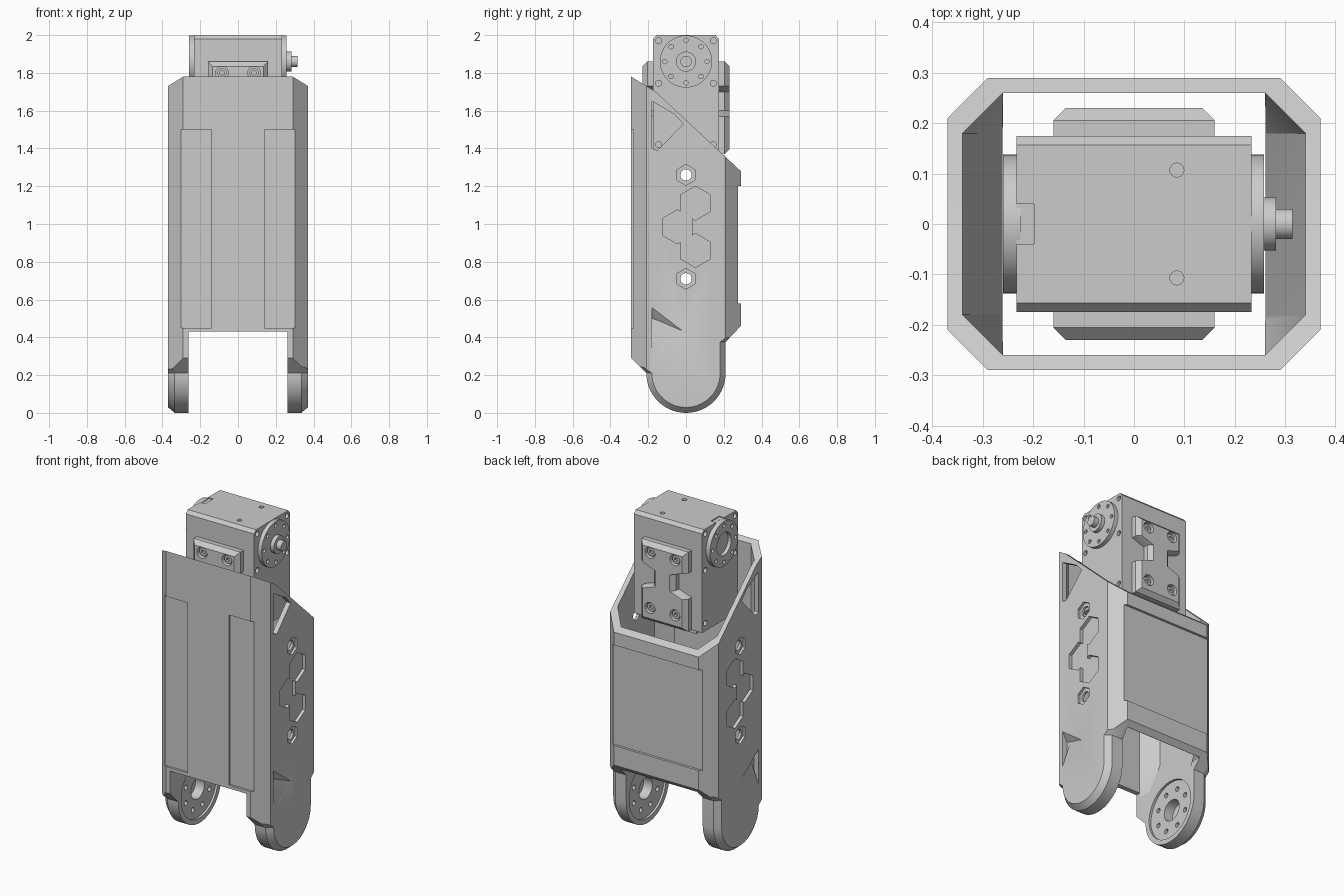
import bpy, bmesh, math
from mathutils import Vector

cube = bpy.data.objects.get("Cube")
if cube:
    bpy.data.objects.remove(cube, do_unlink=True)

grey = bpy.data.materials.new("machined grey")
grey.use_nodes = True
grey.diffuse_color = (0.6, 0.6, 0.6, 1)
bsdf = next(n for n in grey.node_tree.nodes if n.type == 'BSDF_PRINCIPLED')
bsdf.inputs["Base Color"].default_value = grey.diffuse_color


def loft(name, sections):
    """Closed solid through matching rings of 3D points."""
    bm = bmesh.new()
    rings = [[bm.verts.new(p) for p in s] for s in sections]
    n = len(rings[0])
    for a, b in zip(rings, rings[1:]):
        for i in range(n):
            j = (i + 1) % n
            bm.faces.new((a[i], a[j], b[j], b[i]))
    bm.faces.new(rings[0][::-1])
    bm.faces.new(rings[-1])
    bmesh.ops.recalc_face_normals(bm, faces=bm.faces)
    mesh = bpy.data.meshes.new(name)
    bm.to_mesh(mesh)
    bm.free()
    mesh.materials.append(grey)
    ob = bpy.data.objects.new(name, mesh)
    bpy.context.collection.objects.link(ob)
    return ob


def place(pts, axis, d):
    """Put 2D points on the plane at distance d along an axis."""
    order = {'x': lambda u, v: (d, u, v), 'y': lambda u, v: (u, d, v), 'z': lambda u, v: (u, v, d)}
    return [Vector(order[axis](u, v)) for u, v in pts]


def prism(name, pts, axis, a, b):
    return loft(name, [place(pts, axis, a), place(pts, axis, b)])


def ngon(u, v, r, n=32, start=90):
    steps = [math.radians(start + 360 * i / n) for i in range(n)]
    return [(u + r * math.cos(t), v + r * math.sin(t)) for t in steps]


def rect(u0, u1, v0, v1):
    return [(u0, v0), (u1, v0), (u1, v1), (u0, v1)]


def octagon(x, y, c):
    return [(x - c, y), (x, y - c), (x, c - y), (x - c, -y),
            (c - x, -y), (-x, c - y), (-x, y - c), (c - x, y)]


def boolean(ob, tool, op='DIFFERENCE'):
    m = ob.modifiers.new("cut", 'BOOLEAN')
    m.object, m.operation, m.solver = tool, op, 'EXACT'
    bpy.context.view_layer.objects.active = ob
    bpy.ops.object.modifier_apply(modifier=m.name)
    bpy.data.objects.remove(tool, do_unlink=True)


def cut(ob, pts, axis, a, b):
    boolean(ob, prism("cutter", pts, axis, a, b))


# Shell: octagonal tube trimmed to the side silhouette, ear rims chamfered
def silhouette(inset):
    r = 0.21 - inset
    arc = [(r * math.cos(t), 0.21 + r * math.sin(t))
           for t in (math.pi * (1 + i / 28) for i in range(29))]
    return [(-0.29, 1.78), (-0.29, 0.29)] + arc + \
           [(r, 0.375), (0.29, 0.46), (0.29, 1.28), (-0.16, 1.70)]


shell = prism("shell", octagon(0.37, 0.29, 0.08), 'z', -0.1, 1.9)
boolean(shell, loft("trim", [place(silhouette(i), 'x', x) for x, i in
                             ((-0.371, 0.03), (-0.335, 0), (0.335, 0), (0.371, 0.03))]), 'INTERSECT')

# Shell cavity with ramps into the ears, and the gap between the ears
inner = octagon(0.34, 0.26, 0.08)
narrow = [(max(-0.26, min(0.26, x)), y) for x, y in inner]
boolean(shell, loft("cavity", [place(narrow, 'z', 0.40), place(inner, 'z', 0.6), place(inner, 'z', 2.2)]))
cut(shell, rect(-0.261, 0.261, -0.5, 0.5), 'z', -0.2, 0.43)

# Recessed front and back panels
for s in (-1, 1):
    x0, x1 = sorted((0.14 * s, 0.31 * s))
    cut(shell, rect(x0, x1, 0.45, 1.5), 'y', -0.35, -0.277)
cut(shell, rect(-0.45, 0.45, 0.58, 1.2), 'y', 0.275, 0.35)

# Side openings, pockets and ear bores
window = [(-0.18, 1.65), (-0.06, 1.58), (-0.015, 1.53), (-0.15, 1.39), (-0.18, 1.40)]
wedge = [(-0.18, 0.56), (-0.01, 0.43), (-0.18, 0.33)]
wedge_floor = [(-0.18, 0.5), (-0.15, 0.49), (-0.18, 0.37)]
for s in (-1, 1):
    cut(shell, window, 'x', 0.3 * s, 0.4 * s)
    boolean(shell, loft("wedge", [place(wedge, 'x', 0.372 * s), place(wedge_floor, 'x', 0.338 * s)]))
    for y, z in ((0.05, 1.11), (-0.045, 0.985), (0.05, 0.86)):
        cut(shell, ngon(y, z, 0.09, 6), 'x', 0.35 * s, 0.4 * s)
    for z in (1.26, 0.71):
        cut(shell, ngon(0, z, 0.055, 6), 'x', 0.355 * s, 0.4 * s)
        cut(shell, ngon(0, z, 0.03, 24), 'x', 0.3 * s, 0.4 * s)
    cut(shell, ngon(0, 0.21, 0.18, 40), 'x', 0.2 * s, 0.275 * s)
    cut(shell, ngon(0, 0.21, 0.065), 'x', 0.2 * s, 0.335 * s)
    for y, z in ngon(0, 0.21, 0.125, 8, 22.5):
        cut(shell, ngon(y, z, 0.015, 12), 'x', 0.2 * s, 0.31 * s)

# Actuator body with chamfered top edges
body_side = [(-0.175, 1.37), (0.175, 1.37), (0.175, 1.98), (0.157, 2.0), (-0.157, 2.0), (-0.175, 1.98)]
body = prism("actuator_body", body_side, 'x', -0.233, 0.233)
for s in (-1, 1):
    cut(body, ngon(0.085, 0.107 * s, 0.014, 16), 'z', 1.985, 2.1)
    for y in (-0.145, 0.145):
        for z in (1.42, 1.745, 1.97):
            cut(body, ngon(y, z, 0.016, 16), 'x', 0.215 * s, 0.3 * s)
cut(body, rect(-0.3, -0.198, -0.04, 0.04), 'z', 1.994, 2.1)
stub = prism("actuator_foot", rect(-0.14, 0.14, -0.1, 0.1), 'z', 1.31, 1.37)

# Output disc, hub and shaft on one end, hollow idler disc on the other
output_disc = prism("output_disc", ngon(0, 1.86, 0.138, 48), 'x', 0.225, 0.258)
idler_disc = prism("idler_disc", ngon(0, 1.86, 0.138, 48), 'x', -0.26, -0.225)
for disc, s in ((output_disc, 1), (idler_disc, -1)):
    for y, z in ngon(0, 1.86, 0.112, 8):
        cut(disc, ngon(y, z, 0.012, 12), 'x', 0.245 * s, 0.3 * s)
cut(idler_disc, ngon(0, 1.86, 0.07), 'x', -0.238, -0.3)
hub = prism("output_hub", ngon(0, 1.86, 0.053), 'x', 0.25, 0.282)
shaft = prism("output_shaft", ngon(0, 1.86, 0.03, 24), 'x', 0.28, 0.314)
smooth = [shell, output_disc, idler_disc, hub, shaft]

# Bracket plates front and back, waisted between two screw bars
half = [(0.16, 1.86), (0.16, 1.73), (0.075, 1.70), (0.075, 1.60), (0.16, 1.57), (0.16, 1.37)]
plate_outline = half + [(-x, z) for x, z in half[::-1]]
plate_face = [(x - math.copysign(0.025, x), min(max(z, 1.395), 1.835)) for x, z in plate_outline]
for s, side in ((-1, "front"), (1, "back")):
    plate = loft(side + "_bracket", [place(plate_outline, 'y', 0.17 * s), place(plate_outline, 'y', 0.205 * s),
                                     place(plate_face, 'y', 0.23 * s)])
    for x in (-0.085, 0.085):
        for z in (1.80, 1.46):
            cut(plate, ngon(x, z, 0.034, 24), 'y', 0.2 * s, 0.25 * s)
            screw = prism(side + "_screw", ngon(x, z, 0.025, 20), 'y', 0.19 * s, 0.218 * s)
            cut(screw, ngon(x, z, 0.013, 6), 'y', 0.205 * s, 0.25 * s)
            smooth.append(screw)
    smooth.append(plate)

# Smooth the round parts, keeping hard edges
for ob in bpy.context.view_layer.objects:
    ob.select_set(ob in smooth)
bpy.context.view_layer.objects.active = shell
bpy.ops.object.shade_smooth_by_angle(angle=math.radians(25))
